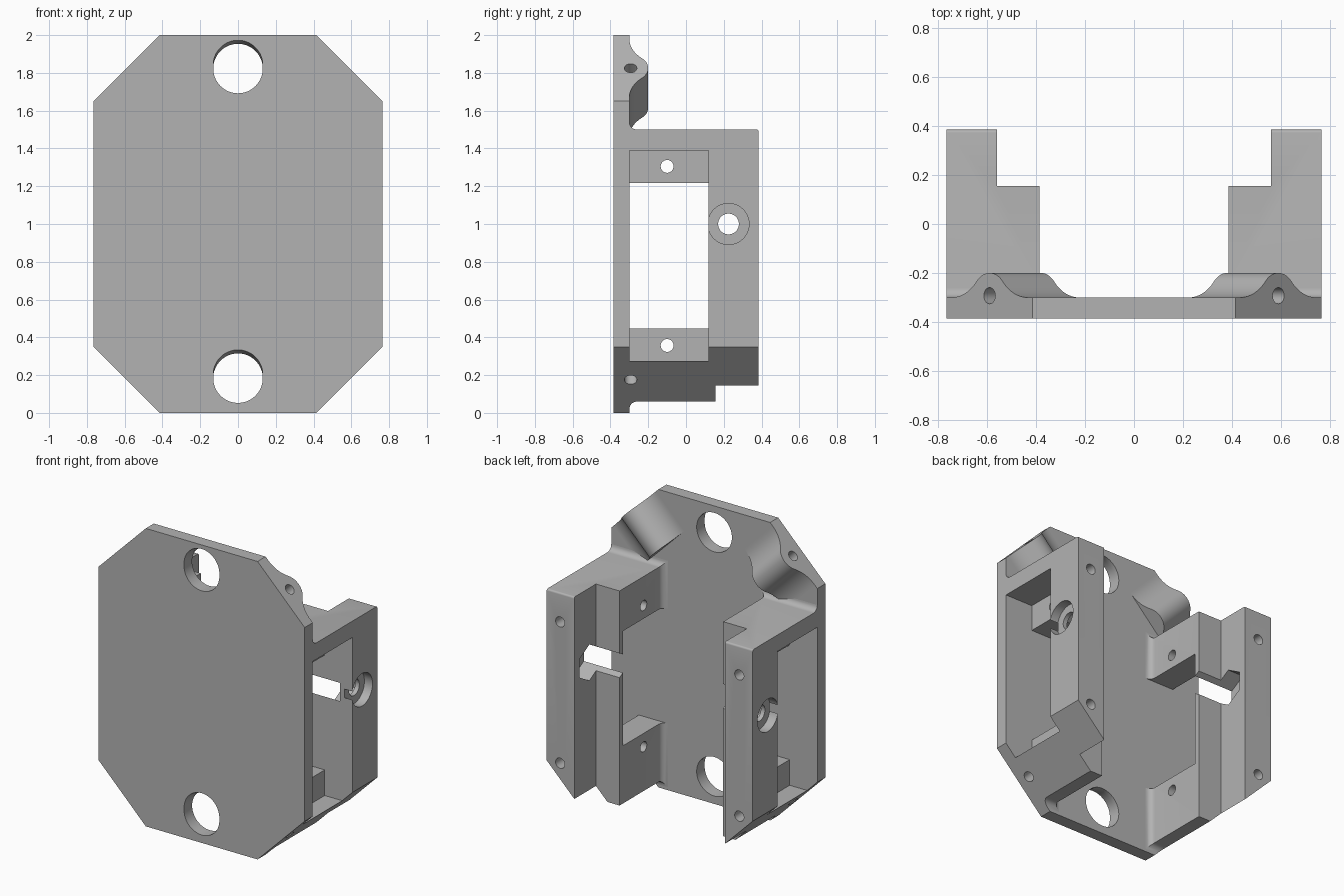
import bpy, bmesh, math
from mathutils import Vector

if "Cube" in bpy.data.objects:
    bpy.data.objects.remove(bpy.data.objects["Cube"])

grey = bpy.data.materials.new("plain_grey")
grey.use_nodes = True
grey.diffuse_color = (0.45, 0.45, 0.45, 1)
grey.node_tree.nodes["Principled BSDF"].inputs["Base Color"].default_value = grey.diffuse_color


def loft(name, rings):
    """Closed solid through rings that all have the same point count."""
    bm = bmesh.new()
    rows = [[bm.verts.new(p) for p in ring] for ring in rings]
    n = len(rows[0])
    for a, b in zip(rows, rows[1:]):
        for i in range(n):
            j = (i + 1) % n
            bm.faces.new((a[i], a[j], b[j], b[i]))
    bm.faces.new(rows[0])
    bm.faces.new(rows[-1])
    bmesh.ops.recalc_face_normals(bm, faces=bm.faces)
    mesh = bpy.data.meshes.new(name)
    bm.to_mesh(mesh)
    bm.free()
    mesh.materials.append(grey)
    obj = bpy.data.objects.new(name, mesh)
    bpy.context.collection.objects.link(obj)
    return obj


def circle(p, d, r, n):
    d = Vector(d).normalized()
    u = Vector((0, 0, 1)) if abs(d.y) > 0.9 else Vector((0, 1, 0))
    v = d.cross(u)
    turn = [math.pi / 2 + 2 * math.pi * i / n for i in range(n)]
    return [Vector(p) + r * (math.cos(t) * u + math.sin(t) * v) for t in turn]


def rod(a, b, r, n=40):
    d = Vector(b) - Vector(a)
    return loft("cutter", [circle(a, d, r, n), circle(b, d, r, n)])


def box(x0, x1, y0, y1, z0, z1):
    return loft("cutter", [[(x, y0, z0), (x, y1, z0), (x, y1, z1), (x, y0, z1)]
                           for x in (x0, x1)])


def apply(obj, mod):
    bpy.context.view_layer.objects.active = obj
    bpy.ops.object.modifier_apply(modifier=mod.name)


def cut(obj, cutter):
    mod = obj.modifiers.new("cut", 'BOOLEAN')
    mod.operation, mod.solver, mod.object = 'DIFFERENCE', 'EXACT', cutter
    apply(obj, mod)
    bpy.data.objects.remove(cutter)


def finish(obj, mirrored=True):
    if mirrored:
        mod = obj.modifiers.new("mirror", 'MIRROR')
        mod.use_mirror_merge = False
        apply(obj, mod)
    bpy.ops.object.select_all(action='DESELECT')
    obj.select_set(True)
    bpy.context.view_layer.objects.active = obj
    bpy.ops.object.shade_smooth_by_angle()


FRONT, BACK, STEP, WALL = -0.385, -0.3, 0.155, 0.12   # depths along y
W, C = 0.765, 0.415                                   # half width, chamfer start
HIGH, LOW = 1.825, 0.175                              # chamfer centres


def corner_hole(side, z, inward):
    x = side * 0.59
    start = (x + side * 0.1, -0.293, z - inward * 0.1)
    return rod(start, (x - side * 0.17, -0.293, z + inward * 0.17), 0.033)


# Octagonal front plate
half = [(C, 0), (W, 0.35), (W, 1.65), (C, 2)]
outline = half + [(-x, z) for x, z in reversed(half)]
plate = loft("front_plate", [[(x, y, z) for x, z in outline] for y in (FRONT, BACK)])
for z in (1.823, 0.184):
    cut(plate, rod((0, -0.5, z), (0, 0, z), 0.131, 64))
    # slanted relief at the front of the round opening
    cut(plate, loft("cutter", [circle((0, y, z + s), (0, 1, 0), 0.131, 64)
                               for y, s in ((-0.4, 0.024), (-0.33, 0))]))
for side in (1, -1):
    cut(plate, corner_hole(side, HIGH, -1))
    cut(plate, corner_hole(side, LOW, 1))
finish(plate, False)


# Side blocks, flared where they meet the plate and rounded at the back
def block_ring(y, d):
    low, top, inner = 0.06 - d, 1.5 + d, 0.385 - d
    pts = [(inner, low), (C + low, low), (W, 0.35), (W, top), (inner, top)]
    return [(x, y, z) for x, z in pts]


rings = []
R, r = 0.04, 0.012
for i in range(7):
    a = i / 6 * math.pi / 2
    rings.append(block_ring(BACK + R * (1 - math.cos(a)), R * (1 - math.sin(a))))
for i in range(5):
    a = i / 4 * math.pi / 2
    rings.append(block_ring(0.385 - r + r * math.sin(a), -r * (1 - math.cos(a))))
block = loft("side_blocks", rings)
cut(block, box(0.2, 0.56, STEP, 0.6, -0.2, 1.8))         # step at the back
cut(block, box(0.56, 1, -0.35, WALL, 0.275, 1.39))       # outer pocket
cut(block, box(0.2, 0.7, -0.35, WALL, 0.447, 1.217))     # opening between tabs
for z in (1.305, 0.357):
    cut(block, rod((0.2, -0.1, z), (0.7, -0.1, z), 0.034))       # tab holes
    cut(block, rod((0.665, 0.18, z), (0.665, 0.5, z), 0.034))    # back holes
cut(block, rod((0.2, 0.225, 1), (0.675, 0.225, 1), 0.122, 6))    # nut recess
cut(block, rod((0.6, 0.225, 1), (0.9, 0.225, 1), 0.055))         # bolt hole
cut(block, rod((0.705, 0.225, 1), (0.9, 0.225, 1), 0.109, 56))   # counterbore
cut(block, corner_hole(1, LOW, 1))
finish(block)

# Upper corner bosses: round ridge with concave flanks
bump, reach = 0.1, 0.22
flank = (reach ** 2 - bump ** 2) / (2 * bump)
meet = reach * bump / (bump + flank)


def ridge(s):
    s = abs(s)
    if s < meet:
        return math.sqrt(bump ** 2 - s ** 2)
    return flank - math.sqrt(max(flank ** 2 - (reach - s) ** 2, 0))


steps = 48
ss = [reach * (2 * i / steps - 1) for i in range(steps + 1)]
section = [(s, BACK + ridge(s)) for s in ss] + [(reach, BACK - 0.02), (-reach, BACK - 0.02)]
k = math.sqrt(0.5)
boss = loft("corner_bosses", [[(0.59 - t + s * k, y, HIGH - t - s * k) for s, y in section]
                              for t in (0, 0.21)])
cut(boss, corner_hole(1, HIGH, -1))
finish(boss)
